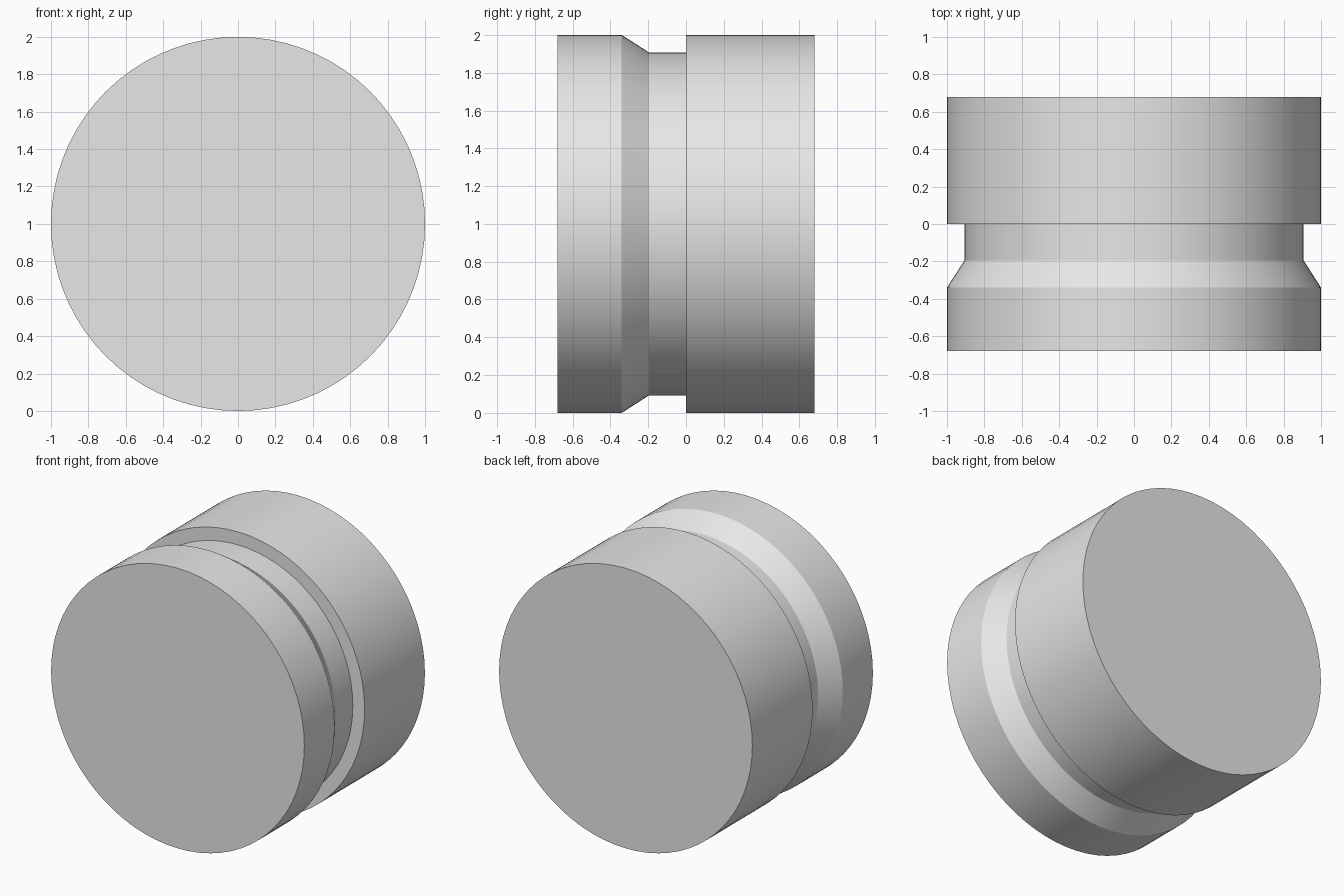
import bpy, bmesh, math
from mathutils import Matrix

cube = bpy.data.objects.get("Cube")
if cube:
    bpy.data.objects.remove(cube, do_unlink=True)

SEGMENTS = 72
CENTRE_Z = 1.0

# Single plain grey
grey = bpy.data.materials.new("plain_grey")
grey.use_nodes = True
colour = (0.8, 0.8, 0.8, 1.0)
grey.diffuse_color = colour
grey.node_tree.nodes["Principled BSDF"].inputs["Base Color"].default_value = colour

# (y, radius) profile: front rim, sloped shoulder, groove floor, step, rear drum
profile = [(-0.68, 1.0), (-0.34, 1.0), (-0.195, 0.907),
           (0.0, 0.907), (0.0, 1.0), (0.68, 1.0)]

# Revolve the profile about the front-to-back axis
bm = bmesh.new()
rings = []
for y, radius in profile:
    ring = bmesh.ops.create_circle(
        bm, segments=SEGMENTS, radius=radius,
        matrix=Matrix.Translation((0, y, CENTRE_Z)) @ Matrix.Rotation(math.pi / 2, 4, "X"))
    rings.append(ring["verts"])

for a, b in zip(rings, rings[1:]):
    for i in range(SEGMENTS):
        j = (i + 1) % SEGMENTS
        bm.faces.new((a[i], a[j], b[j], b[i]))

# Flat end caps
for ring in (rings[0], rings[-1]):
    bm.faces.new(ring)
bmesh.ops.recalc_face_normals(bm, faces=bm.faces)

mesh = bpy.data.meshes.new("grooved_drum")
bm.to_mesh(mesh)
bm.free()
mesh.materials.append(grey)
drum = bpy.data.objects.new("grooved_drum", mesh)
bpy.context.collection.objects.link(drum)

# Smooth around the barrel, crisp at shoulder, step and caps
bpy.ops.object.select_all(action="DESELECT")
drum.select_set(True)
bpy.context.view_layer.objects.active = drum
bpy.ops.object.shade_smooth_by_angle(angle=math.radians(20))
